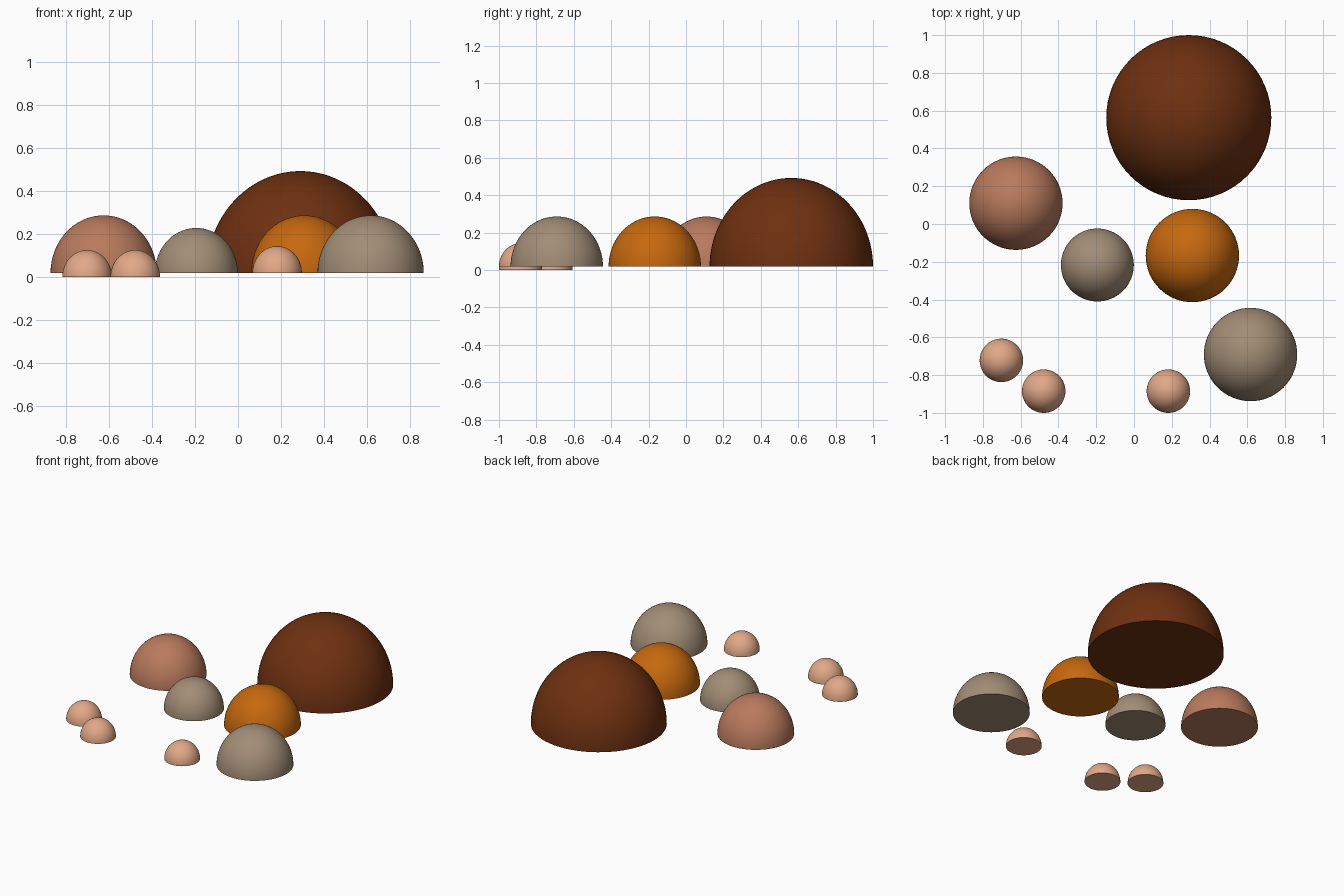
import bpy, bmesh, math
from mathutils import Matrix

if "Cube" in bpy.data.objects:
    bpy.data.objects.remove(bpy.data.objects["Cube"])


def srgb(r, g, b):
    f = lambda c: c / 12.92 if c <= 0.04045 else ((c + 0.055) / 1.055) ** 2.4
    return (f(r / 255), f(g / 255), f(b / 255), 1.0)


def material(name, rgb):
    m = bpy.data.materials.new(name)
    m.diffuse_color = srgb(*rgb)
    m.use_nodes = True
    m.node_tree.nodes["Principled BSDF"].inputs["Base Color"].default_value = m.diffuse_color
    return m


dark_brown = material("dark brown", (110, 48, 16))
clay = material("clay pink", (185, 122, 93))
taupe = material("taupe", (162, 141, 118))
orange = material("burnt orange", (198, 104, 14))
peach = material("peach", (226, 168, 136))


def dome(name, x, y, z, r, mat):
    """Closed, slightly tall half sphere standing on height z."""
    bm = bmesh.new()
    bmesh.ops.create_uvsphere(bm, u_segments=64, v_segments=48, radius=1)
    geom = bm.verts[:] + bm.edges[:] + bm.faces[:]
    bmesh.ops.bisect_plane(bm, geom=geom, plane_co=(0, 0, 0),
                           plane_no=(0, 0, 1), clear_inner=True)
    # flat underside
    rim = [e for e in bm.edges if e.is_boundary]
    bmesh.ops.contextual_create(bm, geom=rim)
    bmesh.ops.transform(bm, matrix=Matrix.Diagonal((r, r, r * 1.085, 1)),
                        verts=bm.verts)
    bmesh.ops.recalc_face_normals(bm, faces=bm.faces)
    me = bpy.data.meshes.new(name)
    bm.to_mesh(me)
    bm.free()
    ob = bpy.data.objects.new(name, me)
    ob.location = (x, y, z)
    me.materials.append(mat)
    bpy.context.collection.objects.link(ob)
    bpy.context.view_layer.objects.active = ob
    ob.select_set(True)
    bpy.ops.object.shade_smooth_by_angle(angle=math.radians(40))
    ob.select_set(False)


# Large and medium domes
dome("large_brown_dome", 0.29, 0.563, 0.018, 0.437, dark_brown)
dome("clay_dome", -0.625, 0.11, 0.018, 0.247, clay)
dome("small_taupe_dome", -0.194, -0.217, 0.018, 0.193, taupe)
dome("orange_dome", 0.309, -0.167, 0.018, 0.247, orange)
dome("large_taupe_dome", 0.617, -0.691, 0.018, 0.247, taupe)

# Small peach domes, two of them sitting a little lower
dome("left_peach_dome", -0.702, -0.722, 0.0, 0.115, peach)
dome("middle_peach_dome", -0.478, -0.885, 0.0, 0.115, peach)
dome("right_peach_dome", 0.182, -0.885, 0.018, 0.115, peach)
